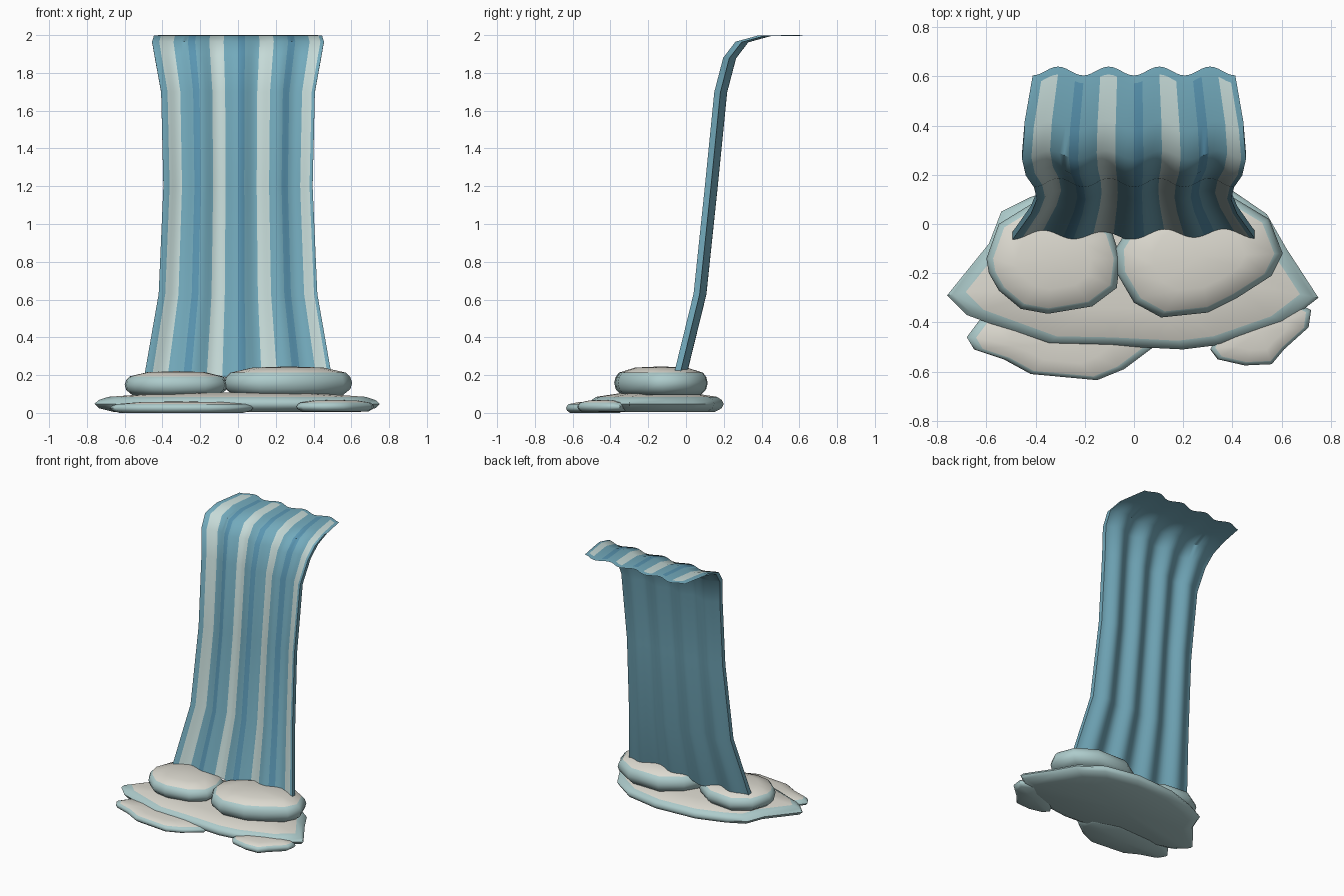
import bpy, bmesh, math

if "Cube" in bpy.data.objects:
    bpy.data.objects.remove(bpy.data.objects["Cube"])


def material(name, rgb):
    m = bpy.data.materials.new(name)
    m.diffuse_color = (*rgb, 1)
    m.use_nodes = True
    m.node_tree.nodes["Principled BSDF"].inputs["Base Color"].default_value = m.diffuse_color
    return m


WATER = material("water", (0.17, 0.40, 0.50))
DEEP = material("deep_water", (0.10, 0.30, 0.44))
PALE = material("pale_water", (0.56, 0.70, 0.68))
FOAM = material("foam", (0.72, 0.70, 0.63))
RIM = material("foam_rim", (0.42, 0.60, 0.60))


def finish(bm, name, mats, angle):
    bmesh.ops.recalc_face_normals(bm, faces=bm.faces)
    mesh = bpy.data.meshes.new(name)
    bm.to_mesh(mesh)
    bm.free()
    for m in mats:
        mesh.materials.append(m)
    ob = bpy.data.objects.new(name, mesh)
    bpy.context.collection.objects.link(ob)
    bpy.ops.object.select_all(action='DESELECT')
    ob.select_set(True)
    bpy.context.view_layer.objects.active = ob
    bpy.ops.object.shade_smooth_by_angle(angle=math.radians(angle))


# Falling sheet: rows of (y, z, half width), rippled across and given thickness in y
ROWS = [(-0.05, 0.19, 0.497), (0.058, 0.63, 0.42), (0.118, 1.2, 0.395),
        (0.168, 1.7, 0.407), (0.215, 1.88, 0.44), (0.28, 1.965, 0.455),
        (0.40, 1.998, 0.445), (0.59, 2.0, 0.412)]
COLS, THICK, RIPPLE = 48, 0.032, 0.018


def sheet_layer(bm, dy, dz):
    grid = []
    for y, z, w in ROWS:
        row = []
        for i in range(COLS + 1):
            u = 2 * i / COLS - 1
            wave = -RIPPLE * math.cos(4 * math.pi * u)
            row.append(bm.verts.new((u * w, y + wave + dy, z + dz)))
        grid.append(row)
    return grid


def stripe(i):
    k = i % 14
    if 2 <= k <= 5 and i < COLS - 1:
        return 2
    return 1 if k in (10, 11) else 0


bm = bmesh.new()
front = sheet_layer(bm, 0, 0)
back = sheet_layer(bm, THICK, -0.003)
for r in range(len(ROWS) - 1):
    for i in range(COLS):
        for layer in (front, back):
            f = bm.faces.new((layer[r][i], layer[r][i + 1],
                              layer[r + 1][i + 1], layer[r + 1][i]))
            f.material_index = stripe(i) if layer is front else 0
    for i in (0, COLS):
        bm.faces.new((front[r][i], front[r + 1][i], back[r + 1][i], back[r][i]))
for r in (0, -1):
    for i in range(COLS):
        bm.faces.new((front[r][i], front[r][i + 1], back[r][i + 1], back[r][i]))
finish(bm, "falling_water", (WATER, DEEP, PALE), 40)


# Foam pads: rounded irregular slabs made from a plan outline
SECTION = [(0.86, 0.0), (0.97, 0.2), (1.0, 0.42), (0.97, 0.62),
           (0.90, 0.78), (0.55, 0.96)]


def foam_pad(name, outline, z0, z1):
    bm = bmesh.new()
    n = len(outline)
    cx = (min(p[0] for p in outline) + max(p[0] for p in outline)) / 2
    cy = (min(p[1] for p in outline) + max(p[1] for p in outline)) / 2
    rings = [[bm.verts.new((cx + (x - cx) * s, cy + (y - cy) * s, z0 + (z1 - z0) * t))
              for x, y in outline] for s, t in SECTION]
    for k in range(len(rings) - 1):
        for i in range(n):
            j = (i + 1) % n
            f = bm.faces.new((rings[k][i], rings[k][j], rings[k + 1][j], rings[k + 1][i]))
            f.material_index = 1 if k < 4 else 0
    bottom = bm.verts.new((cx, cy, z0))
    top = bm.verts.new((cx, cy, z1))
    for i in range(n):
        j = (i + 1) % n
        bm.faces.new((rings[0][i], rings[0][j], bottom)).material_index = 1
        bm.faces.new((rings[-1][i], rings[-1][j], top))
    finish(bm, name, (FOAM, RIM), 60)


foam_pad("base_foam",
         [(-0.76, -0.29), (-0.68, -0.37), (-0.35, -0.49), (-0.1, -0.495), (0.2, -0.51),
          (0.36, -0.49), (0.62, -0.40), (0.75, -0.30), (0.62, -0.10), (0.54, 0.04),
          (0.38, 0.15), (0.12, 0.20), (-0.2, 0.18), (-0.42, 0.11), (-0.54, 0.05),
          (-0.59, -0.08)], 0.008, 0.112)
foam_pad("upper_left_foam",
         [(-0.60, -0.14), (-0.59, -0.20), (-0.55, -0.27), (-0.46, -0.345), (-0.35, -0.365),
          (-0.17, -0.335), (-0.07, -0.26), (-0.055, -0.14), (-0.09, -0.03), (-0.22, 0.06),
          (-0.42, 0.08), (-0.55, 0.0)], 0.10, 0.225)
foam_pad("upper_right_foam",
         [(-0.075, -0.10), (-0.07, -0.20), (0.0, -0.32), (0.11, -0.38), (0.3, -0.36),
          (0.42, -0.30), (0.56, -0.21), (0.605, -0.12), (0.55, 0.02), (0.4, 0.11),
          (0.15, 0.115), (0.0, 0.02)], 0.10, 0.25)
foam_pad("front_left_foam",
         [(-0.68, -0.46), (-0.65, -0.51), (-0.53, -0.55), (-0.42, -0.61), (-0.15, -0.635),
          (-0.04, -0.59), (0.08, -0.50), (0.06, -0.40), (-0.15, -0.33), (-0.45, -0.34),
          (-0.62, -0.38)], 0.004, 0.064)
foam_pad("front_right_foam",
         [(0.31, -0.51), (0.34, -0.55), (0.45, -0.575), (0.56, -0.57), (0.61, -0.51),
          (0.71, -0.42), (0.72, -0.35), (0.62, -0.30), (0.45, -0.33), (0.36, -0.42)],
         0.012, 0.072)

# Rest the whole model on the ground
bpy.context.view_layer.update()
low = min(v.co.z for o in bpy.data.objects for v in o.data.vertices)
for o in bpy.data.objects:
    if o.name != "falling_water":
        for v in o.data.vertices:
            v.co.z -= low
